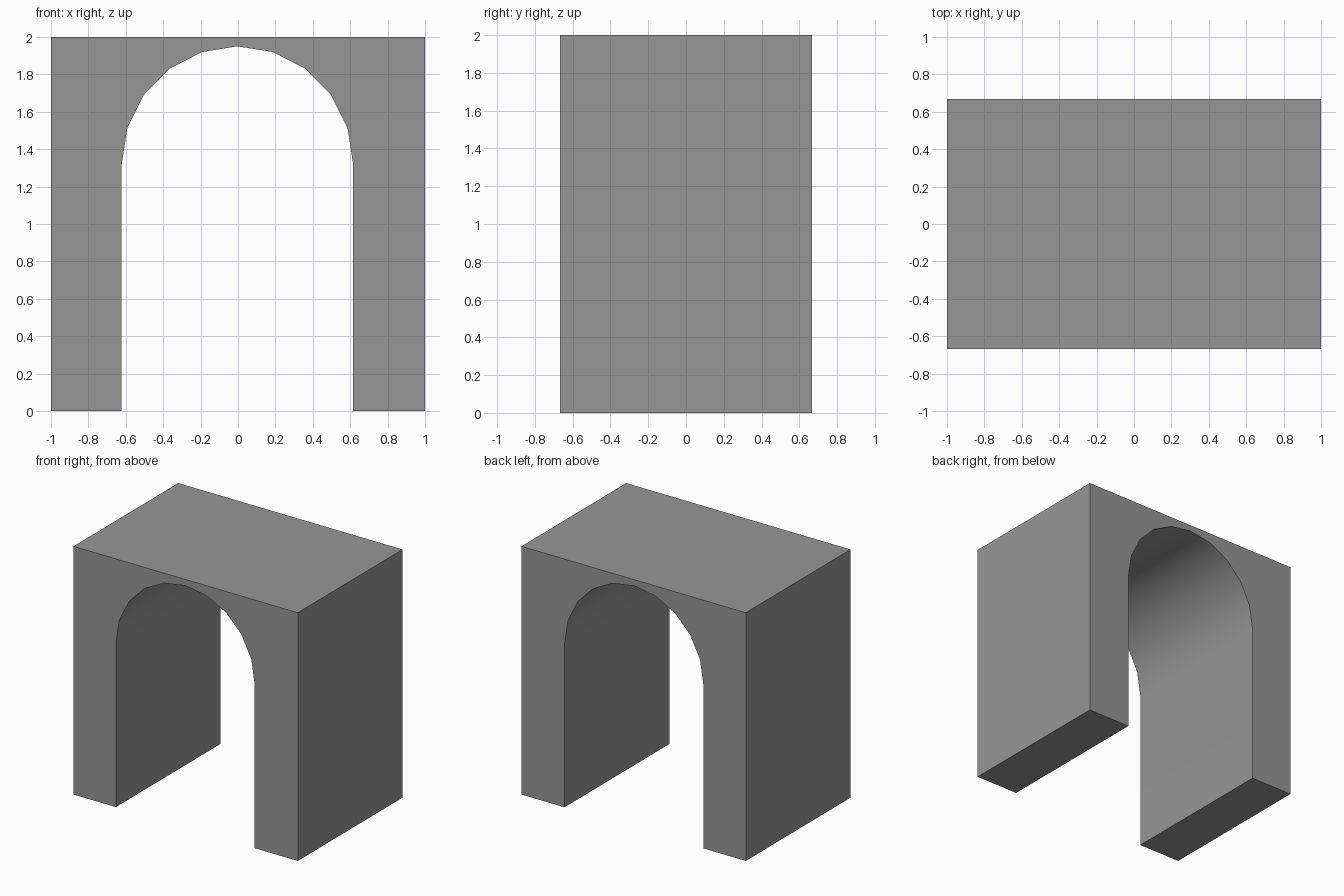
import bpy, bmesh, math

if "Cube" in bpy.data.objects:
    bpy.data.objects.remove(bpy.data.objects["Cube"])

HALF_DEPTH = 0.667
RADIUS_X, RADIUS_Z, SPRING_Z, CENTRE_X = 0.619, 0.632, 1.318, -0.003
SEGMENTS = 10

stone = bpy.data.materials.new("grey stone")
stone.diffuse_color = (0.305, 0.305, 0.305, 1)
stone.use_nodes = True
stone.node_tree.nodes["Principled BSDF"].inputs["Base Color"].default_value = stone.diffuse_color

# Opening outline: left foot, half-round head, right foot
inner = [(CENTRE_X - RADIUS_X, 0)]
for i in range(SEGMENTS + 1):
    a = math.pi * (1 - i / SEGMENTS)
    inner.append((CENTRE_X + RADIUS_X * math.cos(a), SPRING_Z + RADIUS_Z * math.sin(a)))
inner.append((CENTRE_X + RADIUS_X, 0))

# Block outline closes the profile
profile = inner + [(1, 0), (1, 2), (-1, 2), (-1, 0)]

# Extrude the profile through the depth
bm = bmesh.new()
front = bm.faces.new([bm.verts.new((x, -HALF_DEPTH, z)) for x, z in profile])
result = bmesh.ops.extrude_face_region(bm, geom=[front], use_keep_orig=True)
moved = [v for v in result["geom"] if isinstance(v, bmesh.types.BMVert)]
bmesh.ops.translate(bm, vec=(0, 2 * HALF_DEPTH, 0), verts=moved)
# Split the concave end caps cleanly
caps = [f for f in bm.faces if len(f.verts) > 4]
bmesh.ops.triangulate(bm, faces=caps)
bmesh.ops.recalc_face_normals(bm, faces=bm.faces)

mesh = bpy.data.meshes.new("arch_block")
bm.to_mesh(mesh)
bm.free()
mesh.materials.append(stone)
arch = bpy.data.objects.new("arch_block", mesh)
bpy.context.collection.objects.link(arch)

# Smooth vault, sharp corners
bpy.context.view_layer.objects.active = arch
arch.select_set(True)
bpy.ops.object.shade_smooth_by_angle(angle=math.radians(30))
